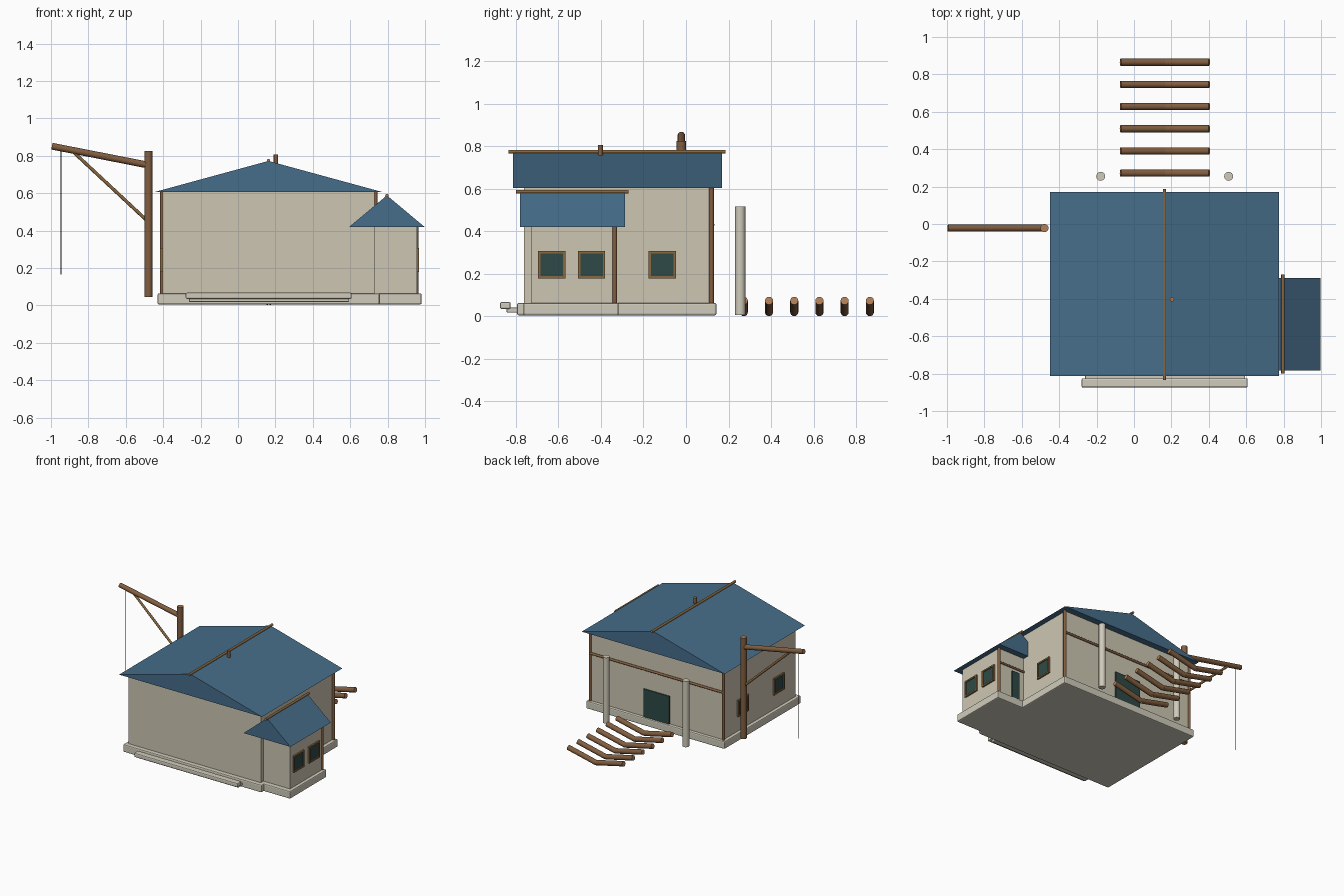
import bpy, bmesh
from mathutils import Vector

if "Cube" in bpy.data.objects:
    bpy.data.objects.remove(bpy.data.objects["Cube"], do_unlink=True)


def material(name, r, g, b):
    lin = [((c / 255 + 0.055) / 1.055) ** 2.4 for c in (r, g, b)] + [1]
    m = bpy.data.materials.new(name)
    m.use_nodes = True
    m.diffuse_color = lin
    m.node_tree.nodes["Principled BSDF"].inputs["Base Color"].default_value = lin
    return m


PLASTER = material("plaster", 205, 198, 178)
STONE = material("pale stone", 208, 203, 187)
ROOF = material("blue roof", 70, 109, 138)
WOOD = material("brown wood", 130, 94, 63)
CUT = material("cut wood end", 176, 126, 88)
TRIM = material("golden trim", 138, 104, 62)
GLASS = material("dark teal", 46, 74, 71)
ROPE = material("black rope", 28, 27, 26)


def finish(bm, name, *mats):
    mesh = bpy.data.meshes.new(name)
    bmesh.ops.recalc_face_normals(bm, faces=bm.faces)
    bm.to_mesh(mesh)
    bm.free()
    ob = bpy.data.objects.new(name, mesh)
    bpy.context.collection.objects.link(ob)
    for m in mats:
        mesh.materials.append(m)
    return ob


def bevel(ob, width):
    mod = ob.modifiers.new("Bevel", "BEVEL")
    mod.width, mod.segments = width, 2


def cube(lo, hi):
    bm = bmesh.new()
    bmesh.ops.create_cube(bm, size=1)
    lo, hi = Vector(lo), Vector(hi)
    for v in bm.verts:
        v.co = (lo + hi) / 2 + v.co * (hi - lo)
    return bm


def box(name, lo, hi, mat, round_edge=0):
    ob = finish(cube(lo, hi), name, mat)
    if round_edge:
        bevel(ob, round_edge)
    return ob


def rod(name, p, q, r, mat, cap=None, sides=16):
    """Round bar from p to q, with an optional colour on both ends."""
    p, q = Vector(p), Vector(q)
    bm = bmesh.new()
    bmesh.ops.create_cone(bm, cap_ends=True, segments=sides, radius1=r,
                          radius2=r, depth=(q - p).length)
    for f in bm.faces:
        f.smooth = len(f.verts) == 4
        f.material_index = int(bool(cap) and len(f.verts) > 4)
    for e in bm.edges:
        e.smooth = all(f.smooth for f in e.link_faces)
    turn = (q - p).to_track_quat("Z", "Y").to_matrix()
    for v in bm.verts:
        v.co = turn @ v.co + (p + q) / 2
    return finish(bm, name, mat, cap or mat)


def gable(name, x0, x1, y0, y1, z0, z1):
    """Closed triangular roof with its ridge along y."""
    bm = bmesh.new()
    tri = [((x0, z0), (x1, z0), ((x0 + x1) / 2, z1))][0]
    face = bm.faces.new([bm.verts.new((x, y0, z)) for x, z in tri])
    out = bmesh.ops.extrude_face_region(bm, geom=[face])
    for v in out["geom"]:
        if isinstance(v, bmesh.types.BMVert):
            v.co.y = y1
    return finish(bm, name, ROOF)


def window(name, x, y, side):
    """Framed window on a wall facing side (+1 or -1 along x)."""
    s, z = 0.064, 0.243
    bm = cube((x - 0.012, y - s, z - s), (x + 0.012, y + s, z + s))
    pane = max(bm.faces, key=lambda f: f.calc_center_median().x * side)
    bmesh.ops.inset_region(bm, faces=[pane], thickness=0.016)
    rim_back = bmesh.ops.extrude_face_region(bm, geom=[pane])
    bmesh.ops.delete(bm, geom=[pane], context="FACES_ONLY")
    for g in rim_back["geom"]:
        if isinstance(g, bmesh.types.BMVert):
            g.co.x -= side * 0.007
        elif isinstance(g, bmesh.types.BMFace):
            g.material_index = 1
    return finish(bm, name, TRIM, GLASS)


# Foundations and walls
box("main_base", (-0.43, -0.795, 0.005), (0.757, 0.143, 0.064), STONE, 0.008)
box("annex_base", (0.7, -0.765, 0.005), (0.982, -0.317, 0.064), STONE, 0.008)
box("main_walls", (-0.405, -0.763, 0.05), (0.73, 0.12, 0.607), PLASTER)
box("annex_walls", (0.7, -0.73, 0.05), (0.957, -0.335, 0.425), PLASTER)

# Front step, two stacked slabs
box("front_step", (-0.28, -0.875, 0.035), (0.608, -0.825, 0.068), STONE, 0.008)
box("step_support", (-0.262, -0.845, 0.018), (0.594, -0.785, 0.042), STONE, 0.006)

# Roofs, ridge poles and roof peg
gable("main_roof", -0.45, 0.775, -0.813, 0.17, 0.605, 0.772)
gable("annex_roof", 0.595, 0.997, -0.782, -0.288, 0.42, 0.588)
rod("main_ridge_pole", (0.163, -0.835, 0.775), (0.163, 0.187, 0.775), 0.009, TRIM, CUT)
rod("annex_ridge_pole", (0.796, -0.8, 0.587), (0.796, -0.27, 0.587), 0.009, TRIM, CUT)
rod("roof_peg", (0.203, -0.403, 0.74), (0.203, -0.403, 0.807), 0.012, WOOD, CUT)

# Rear corner posts and rails
for name, x, y, top in (("main_post_a", -0.405, 0.12, 0.607),
                        ("main_post_b", 0.735, 0.12, 0.607),
                        ("annex_post", 0.955, -0.335, 0.425)):
    rod(name, (x, y, 0.06), (x, y, top), 0.011, WOOD)
rod("main_rail", (-0.405, 0.125, 0.432), (0.735, 0.125, 0.432), 0.009, WOOD)
rod("annex_rail", (0.73, -0.332, 0.31), (0.955, -0.332, 0.31), 0.008, WOOD)

# Windows and rear doors
for i, (x, y, side) in enumerate(((0.957, -0.632, 1), (0.957, -0.444, 1),
                                  (0.73, -0.112, 1), (-0.405, -0.112, -1),
                                  (-0.405, -0.55, -1))):
    window(f"window_{i + 1}", x, y, side)
box("main_door", (0.055, 0.11, 0.06), (0.275, 0.129, 0.28), GLASS)
box("annex_door", (0.775, -0.345, 0.06), (0.84, -0.326, 0.28), GLASS)

# Free-standing columns behind the house
for name, x in (("column_right", -0.178), ("column_left", 0.506)):
    rod(name, (x, 0.255, 0.008), (x, 0.255, 0.518), 0.024, STONE)

# Row of bent logs
for i in range(6):
    y = 0.272 + i * 0.1186
    for half, x in (("a", -0.072), ("b", 0.402)):
        rod(f"log_{i + 1}{half}", (0.165, y, 0.02), (x, y, 0.074), 0.019, WOOD, CUT)

# Hoist: post, jib, brace and rope
Y = -0.022
rod("hoist_post", (-0.479, Y, 0.045), (-0.479, Y, 0.826), 0.022, WOOD, CUT)
rod("hoist_jib", (-0.995, Y, 0.851), (-0.47, Y, 0.748), 0.018, WOOD, CUT)
rod("hoist_brace", (-0.88, Y, 0.82), (-0.48, Y, 0.447), 0.009, TRIM)
rod("hoist_rope", (-0.946, Y, 0.165), (-0.946, Y, 0.84), 0.003, ROPE, sides=8)
